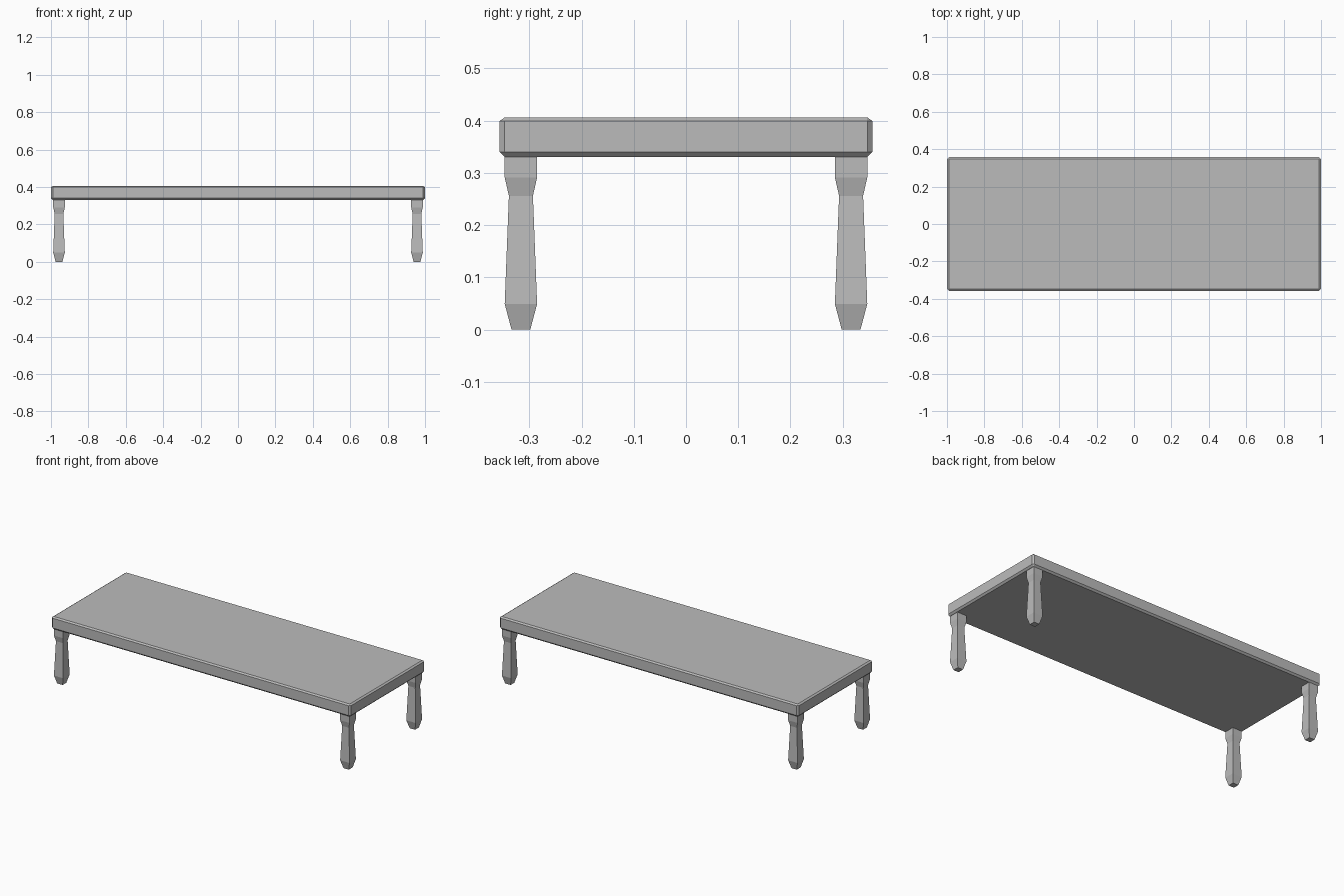
import bpy
import bmesh

cube = bpy.data.objects.get("Cube")
if cube:
    bpy.data.objects.remove(cube, do_unlink=True)

grey = bpy.data.materials.new("plain grey")
grey.use_nodes = True
colour = (0.5, 0.5, 0.5, 1)
grey.diffuse_color = colour
grey.node_tree.nodes["Principled BSDF"].inputs["Base Color"].default_value = colour


def stacked_rings(name, rings, location=(0, 0, 0)):
    """Closed solid from rings of (x, y) corners, given as (corners, z)."""
    bm = bmesh.new()
    loops = [[bm.verts.new((x, y, z)) for x, y in corners] for corners, z in rings]
    for low, high in zip(loops, loops[1:]):
        for i in range(len(low)):
            j = (i + 1) % len(low)
            bm.faces.new((low[i], low[j], high[j], high[i]))
    bm.faces.new(loops[0][::-1])
    bm.faces.new(loops[-1])
    mesh = bpy.data.meshes.new(name)
    bm.to_mesh(mesh)
    bm.free()
    mesh.materials.append(grey)
    obj = bpy.data.objects.new(name, mesh)
    obj.location = location
    bpy.context.collection.objects.link(obj)
    return obj


def rectangle(x, y):
    return [(-x, -y), (x, -y), (x, y), (-x, y)]


def cut_rectangle(x, y, c):
    """Rectangle with its four corners cut off by c."""
    return [(-x + c, -y), (x - c, -y), (x, -y + c), (x, y - c),
            (x - c, y), (-x + c, y), (-x, y - c), (-x, y - c), (-x, -y + c)][:7] + [(-x, -y + c)]


# Table top: slab with chamfered edges and corners
X, Y, C = 1.0, 0.357, 0.01
stacked_rings("table_top", [
    (cut_rectangle(X - C, Y - C, 0.001), 0.33),
    (cut_rectangle(X, Y, C), 0.34),
    (cut_rectangle(X, Y, C), 0.399),
    (cut_rectangle(X - C, Y - C, 0.001), 0.406),
])

# Legs: square section, narrow neck and tapered foot
leg_profile = [(0.018, 0), (0.031, 0.049), (0.023, 0.256), (0.031, 0.291), (0.031, 0.332)]
leg_rings = [(rectangle(r, r), z) for r, z in leg_profile]
for side, sx in (("left", 1), ("right", -1)):
    for end, sy in (("front", -1), ("back", 1)):
        stacked_rings(f"{end}_{side}_leg", leg_rings, (sx * 0.957, sy * 0.316, 0))
